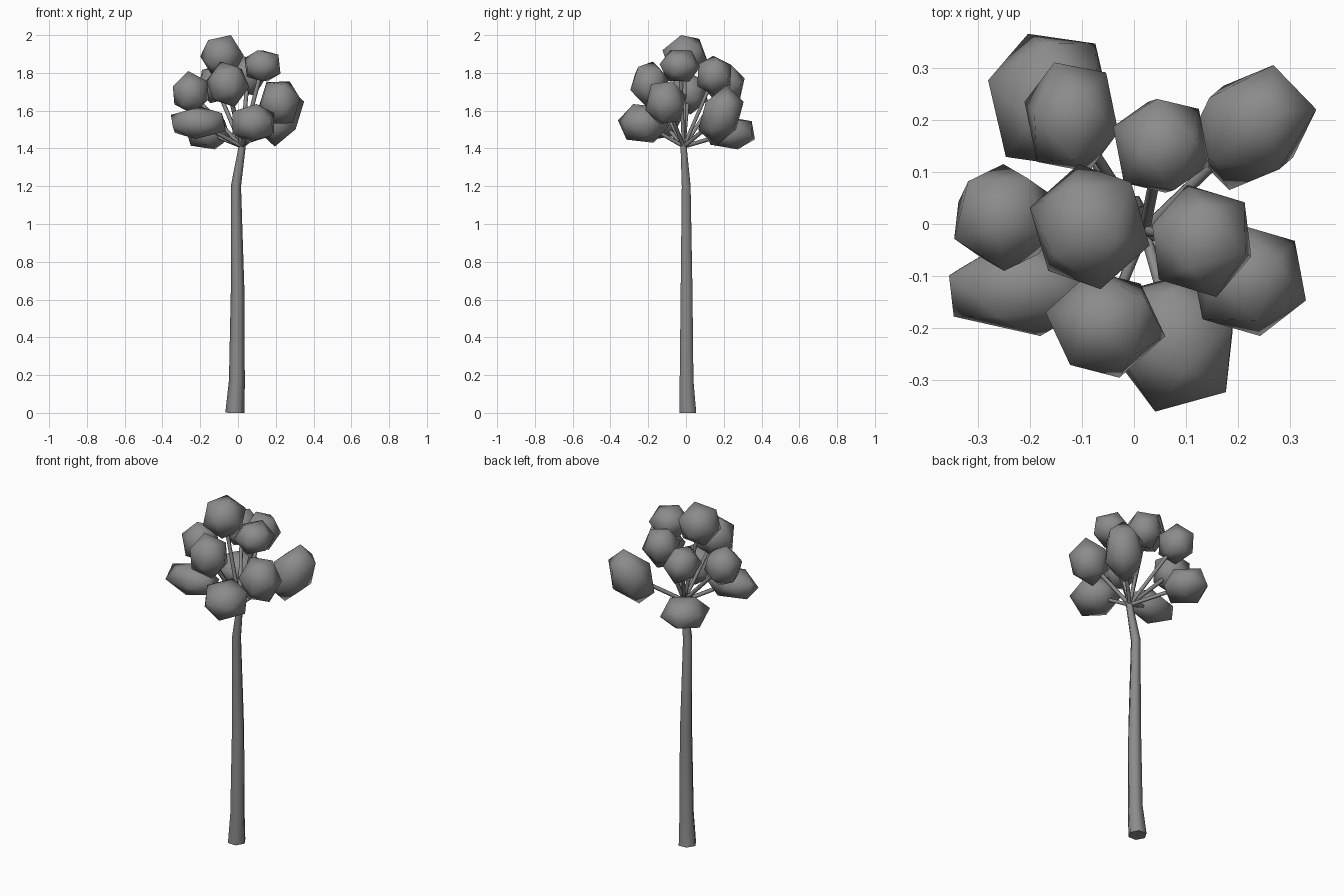
import bpy, bmesh, math
from mathutils import Vector, Matrix

if "Cube" in bpy.data.objects:
    bpy.data.objects.remove(bpy.data.objects["Cube"])


def material(name, value):
    m = bpy.data.materials.new(name)
    m.diffuse_color = (value, value, value, 1)
    m.use_nodes = True
    m.node_tree.nodes["Principled BSDF"].inputs["Base Color"].default_value = m.diffuse_color
    return m


GREY = material("plain grey", 0.26)
HUB = Vector((0.02, -0.012, 1.41))


def finish(bm, name):
    bmesh.ops.recalc_face_normals(bm, faces=bm.faces[:])
    mesh = bpy.data.meshes.new(name)
    for f in bm.faces:
        f.smooth = True
    bm.to_mesh(mesh)
    bm.free()
    mesh.materials.append(GREY)
    obj = bpy.data.objects.new(name, mesh)
    bpy.context.collection.objects.link(obj)
    bpy.ops.object.select_all(action='DESELECT')
    obj.select_set(True)
    bpy.context.view_layer.objects.active = obj
    bpy.ops.object.shade_smooth_by_angle(angle=math.radians(62))
    return obj


def tube(name, path, sides):
    """Capped tube through (point, radius) pairs, rings square to its overall direction."""
    axis = path[-1][0] - path[0][0]
    rot = Vector((0, 0, 1)).rotation_difference(axis)
    bm = bmesh.new()
    rings = []
    for p, r in path:
        rings.append([bm.verts.new(p + rot @ Vector((r * math.cos(a), r * math.sin(a), 0)))
                      for a in (2 * math.pi * i / sides for i in range(sides))])
    for lo, hi in zip(rings, rings[1:]):
        for i in range(sides):
            j = (i + 1) % sides
            bm.faces.new((lo[i], lo[j], hi[j], hi[i]))
    bm.faces.new(rings[0][::-1])
    bm.faces.new(rings[-1])
    return finish(bm, name)


def bud(name, lo, hi, stretch):
    """Twenty-sided bud, face-on to its stalk, fitted between two corners."""
    lo, hi = Vector(lo), Vector(hi)
    out = ((lo + hi) / 2 - HUB).normalized()
    if stretch > 1:                      # long buds lean upward
        out = (out + Vector((0, 0, 0.35))).normalized()
    rot = Vector((0, 0, 1)).rotation_difference(out)
    pts = []
    for r, z, turn in ((.607, .795, 0), (.982, .188, 60), (.982, -.188, 0), (.607, -.795, 60)):
        for k in range(3):
            a = math.radians(turn + 120 * k - 17)
            pts.append(rot @ Vector((r * math.cos(a), r * math.sin(a), z * stretch)))
    bm = bmesh.new()
    mn = [min(p[i] for p in pts) for i in range(3)]
    mx = [max(p[i] for p in pts) for i in range(3)]
    for p in pts:
        bm.verts.new([lo[i] + (p[i] - mn[i]) / (mx[i] - mn[i]) * (hi[i] - lo[i])
                      for i in range(3)])
    bmesh.ops.convex_hull(bm, input=bm.verts[:])
    return finish(bm, name)


# Trunk: flared foot, long taper, bent neck
tube("trunk", [(Vector((-0.016, 0.01, 0)), 0.051),
               (Vector((-0.006, 0.003, 0.17)), 0.042),
               (Vector((-0.002, 0.003, 0.65)), 0.036),
               (Vector((-0.011, 0.001, 1.2)), 0.027),
               (Vector((0.025, -0.014, 1.43)), 0.018)], 6)

# Buds: low corner, high corner, lengthening along the stalk
buds = [
    ((-0.28, 0.11, 1.395), (-0.04, 0.365, 1.57), 1),
    ((-0.21, 0.10, 1.64), (-0.03, 0.31, 1.84), 1),
    ((-0.04, 0.06, 1.68), (0.145, 0.24, 1.89), 1),
    ((0.10, 0.065, 1.41), (0.35, 0.305, 1.735), 1.4),
    ((-0.345, -0.09, 1.58), (-0.155, 0.115, 1.81), 1),
    ((-0.20, -0.125, 1.78), (0.03, 0.115, 2.0), 1),
    ((0.035, -0.14, 1.755), (0.225, 0.075, 1.92), 1),
    ((0.11, -0.215, 1.53), (0.33, 0.0, 1.755), 1),
    ((-0.355, -0.215, 1.45), (-0.065, -0.03, 1.62), 1),
    ((-0.17, -0.295, 1.62), (0.06, -0.09, 1.86), 1),
    ((-0.03, -0.36, 1.43), (0.19, -0.09, 1.635), 1),
]
for n, (lo, hi, stretch) in enumerate(buds, 1):
    bud(f"bud_{n}", lo, hi, stretch)
    # Stalk from the neck to the middle of the bud
    tip = (Vector(lo) + Vector(hi)) / 2
    tube(f"stalk_{n}", [(HUB, 0.011), (tip, 0.011)], 6)
